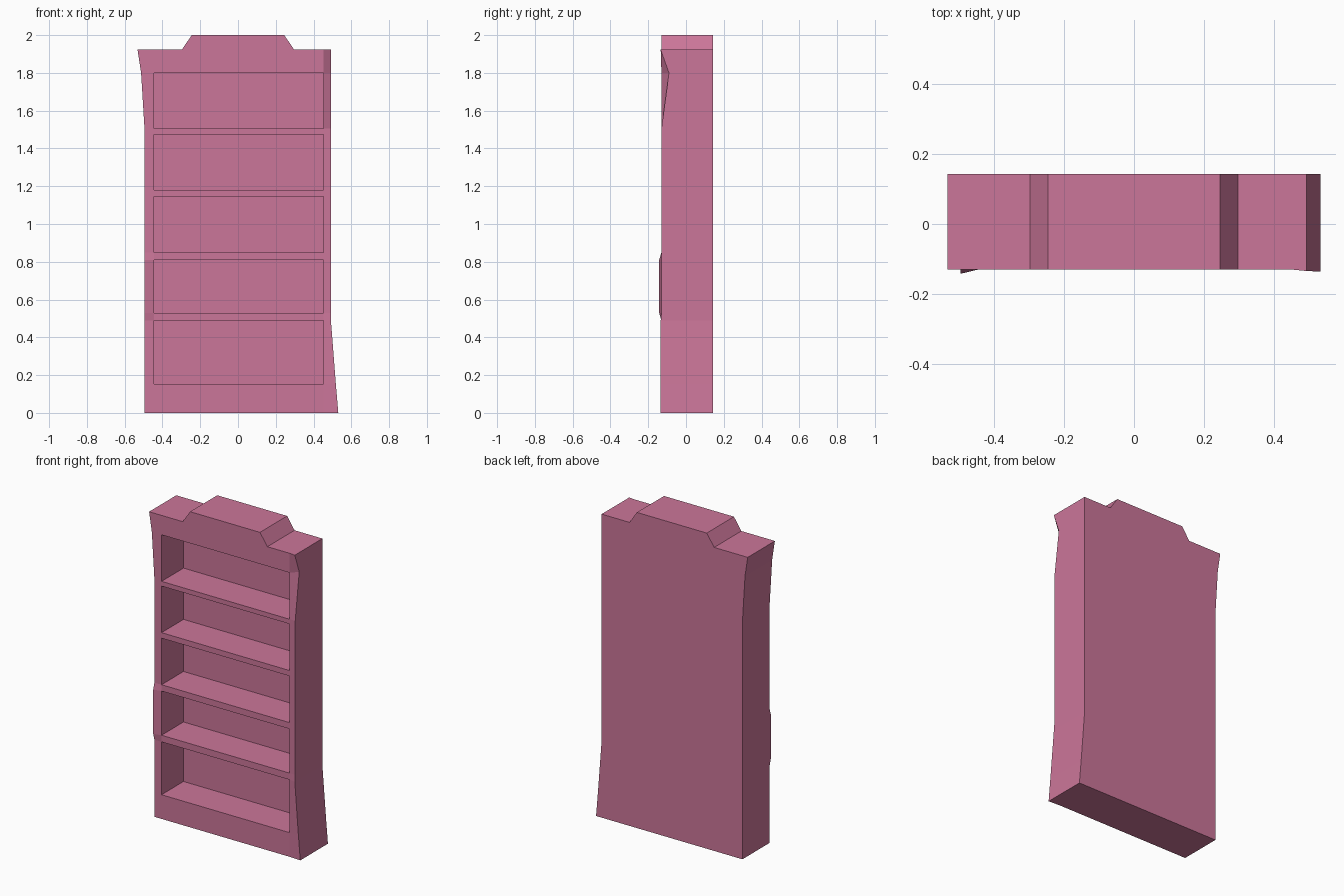
import bpy, bmesh

if "Cube" in bpy.data.objects:
    bpy.data.objects.remove(bpy.data.objects["Cube"])

FRONT, BACK, INNER = -0.13, 0.142, 0.09   # depth planes
XL, XR = -0.445, 0.453                    # opening sides
ROWS = [0, 0.153, 0.488, 0.53, 0.81, 0.85, 1.145, 1.18, 1.475, 1.505, 1.8, 1.923]
TOP = len(ROWS) - 1

# Slightly crooked outer edges: x per row, with a few dents in the front corners
left_x = [-0.495] * 10 + [-0.513, -0.532]
right_x = [0.531, 0.518] + [0.492] * 10
left_y = {3: -0.142, 4: -0.142}
right_y = {0: -0.135, 1: -0.135, 2: -0.134, 10: -0.09, 11: -0.134}

# Raised crown profile, left to right
CROWN = [(-0.297, ROWS[-1]), (-0.245, 2.0), (0.245, 2.0), (0.297, ROWS[-1])]

bm = bmesh.new()


def face(*pts):
    bm.faces.new([bm.verts.new(p) for p in pts])


def lf(i): return (left_x[i], left_y.get(i, FRONT), ROWS[i])
def rf(i): return (right_x[i], right_y.get(i, FRONT), ROWS[i])
def lb(i): return (left_x[i], BACK, ROWS[i])
def rb(i): return (right_x[i], BACK, ROWS[i])
def il(i, y=FRONT): return (XL, y, ROWS[i])
def ir(i, y=FRONT): return (XR, y, ROWS[i])


crown_front = [(x, FRONT, z) for x, z in CROWN]
crown_back = [(x, BACK, z) for x, z in CROWN]

for i in range(TOP):
    j = i + 1
    # Outer sides and front stiles
    face(lf(i), lf(j), lb(j), lb(i))
    face(rf(i), rb(i), rb(j), rf(j))
    face(lf(i), il(i), il(j), lf(j))
    face(ir(i), rf(i), rf(j), ir(j))
    if i % 2:
        # Shelf recess: floor, ceiling, two sides, back panel
        face(il(i), ir(i), ir(i, INNER), il(i, INNER))
        face(il(j), il(j, INNER), ir(j, INNER), ir(j))
        face(il(i), il(i, INNER), il(j, INNER), il(j))
        face(ir(i), ir(j), ir(j, INNER), ir(i, INNER))
        face(il(i, INNER), ir(i, INNER), ir(j, INNER), il(j, INNER))
    elif i < TOP - 1:
        # Shelf front edge or plinth
        face(il(i), ir(i), ir(j), il(j))

# Front header with crown
face(il(TOP - 1), ir(TOP - 1), ir(TOP), *reversed(crown_front), il(TOP))
# Top surfaces
face(lf(TOP), il(TOP), crown_front[0], crown_back[0], lb(TOP))
face(crown_front[3], ir(TOP), rf(TOP), rb(TOP), crown_back[3])
for k in range(3):
    face(crown_front[k], crown_front[k + 1], crown_back[k + 1], crown_back[k])
# Bottom and back
face(lf(0), lb(0), rb(0), rf(0), ir(0), il(0))
n = range(TOP + 1)
face(*[lb(i) for i in n], *crown_back, *[rb(i) for i in reversed(n)])

bmesh.ops.remove_doubles(bm, verts=bm.verts, dist=0.0005)
bmesh.ops.recalc_face_normals(bm, faces=bm.faces)

mesh = bpy.data.meshes.new("bookcase")
bm.to_mesh(mesh)
bm.free()
obj = bpy.data.objects.new("bookcase", mesh)
bpy.context.collection.objects.link(obj)

# Pink paint
mat = bpy.data.materials.new("pink_paint")
mat.diffuse_color = (0.6, 0.18, 0.32, 1)
mat.use_nodes = True
mat.node_tree.nodes["Principled BSDF"].inputs["Base Color"].default_value = mat.diffuse_color
mesh.materials.append(mat)
